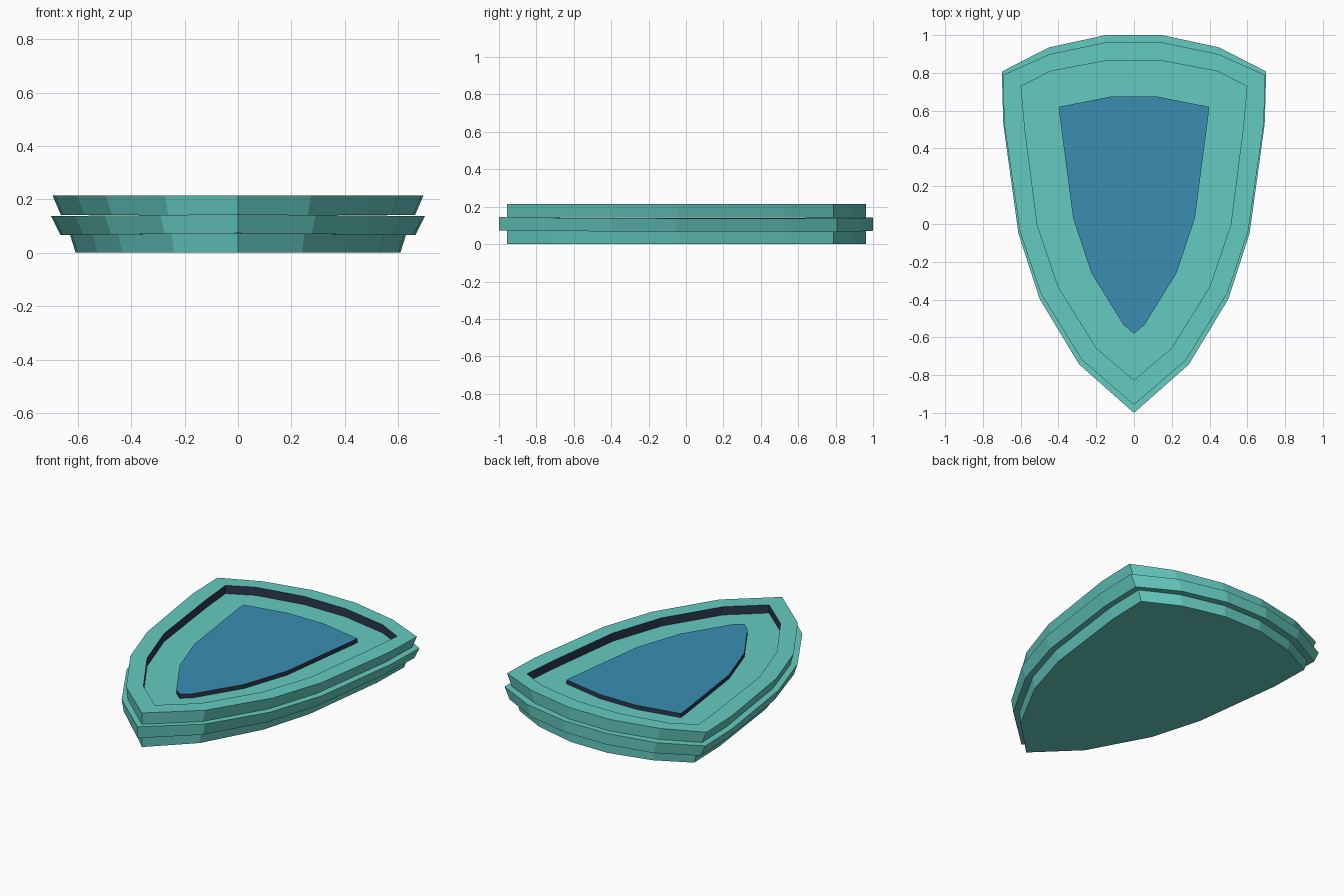
import bpy, bmesh

if "Cube" in bpy.data.objects:
    bpy.data.objects.remove(bpy.data.objects["Cube"])

def material(name, rgb):
    m = bpy.data.materials.new(name)
    m.diffuse_color = (*rgb, 1)
    m.use_nodes = True
    m.node_tree.nodes["Principled BSDF"].inputs["Base Color"].default_value = m.diffuse_color
    return m

teal = material("teal", (0.13, 0.60, 0.53))
blue = material("blue", (0.042, 0.27, 0.45))
navy = material("navy", (0.025, 0.04, 0.075))

# Right-hand half outlines, from the top edge down to the tip
BAND = [(.15, 1), (.45, .935), (.70, .807), (.692, .53), (.612, -.05),
        (.50, -.396), (.29, -.744), (0, -1)]
BODY = [(.145, .963), (.45, .898), (.695, .788), (.687, .53), (.604, -.04),
        (.495, -.365), (.274, -.722), (0, -.957)]
INNER = [(.145, .865), (.443, .808), (.598, .729), (.577, .50), (.512, -.005),
         (.401, -.332), (.20, -.656), (0, -.827)]
PANEL = [(.125, .674), (.398, .62), (.392, .56), (.322, .03),
         (.225, -.26), (.055, -.535), (0, -.58)]

def loft(name, rings, mats, wall_mats, cap_mat=0, bend=0):
    """Stack of mirrored rings (half outline, x scale, z), capped at both ends."""
    bm = bmesh.new()
    loops = []
    for half, sx, z in rings:
        full = half + [(-x, y) for x, y in reversed(half[:-1])]
        loops.append([bm.verts.new((x * sx, y, z - bend * abs(x))) for x, y in full])
    n = len(loops[0])
    for a, b, mi in zip(loops, loops[1:], wall_mats):
        for i in range(n):
            j = (i + 1) % n
            bm.faces.new((a[i], a[j], b[j], b[i])).material_index = mi
    bm.faces.new(loops[0])
    bm.faces.new(loops[-1]).material_index = cap_mat
    bmesh.ops.recalc_face_normals(bm, faces=bm.faces)
    me = bpy.data.meshes.new(name)
    bm.to_mesh(me)
    bm.free()
    for m in mats:
        me.materials.append(m)
    ob = bpy.data.objects.new(name, me)
    bpy.context.collection.objects.link(ob)
    return ob

# Back plate, narrowing towards the ground
loft("back_plate", [(BODY, .875, 0), (BODY, .91, .078)], [teal], [0])

# Middle band, the widest layer, slightly bowed across its width
loft("middle_band", [(BAND, .95, .073), (BAND, 1, .144)], [teal], [0], bend=.01)

# Front rim with a sunken floor and dark inner walls
loft("front_rim", [(BODY, .955, .142), (BODY, 1, .215), (INNER, 1, .215), (INNER, 1, .163)],
     [teal, navy], [0, 0, 1])

# Raised blue panel with dark edges
loft("centre_panel", [(PANEL, 1, .16), (PANEL, 1, .189)], [blue, navy], [1])
